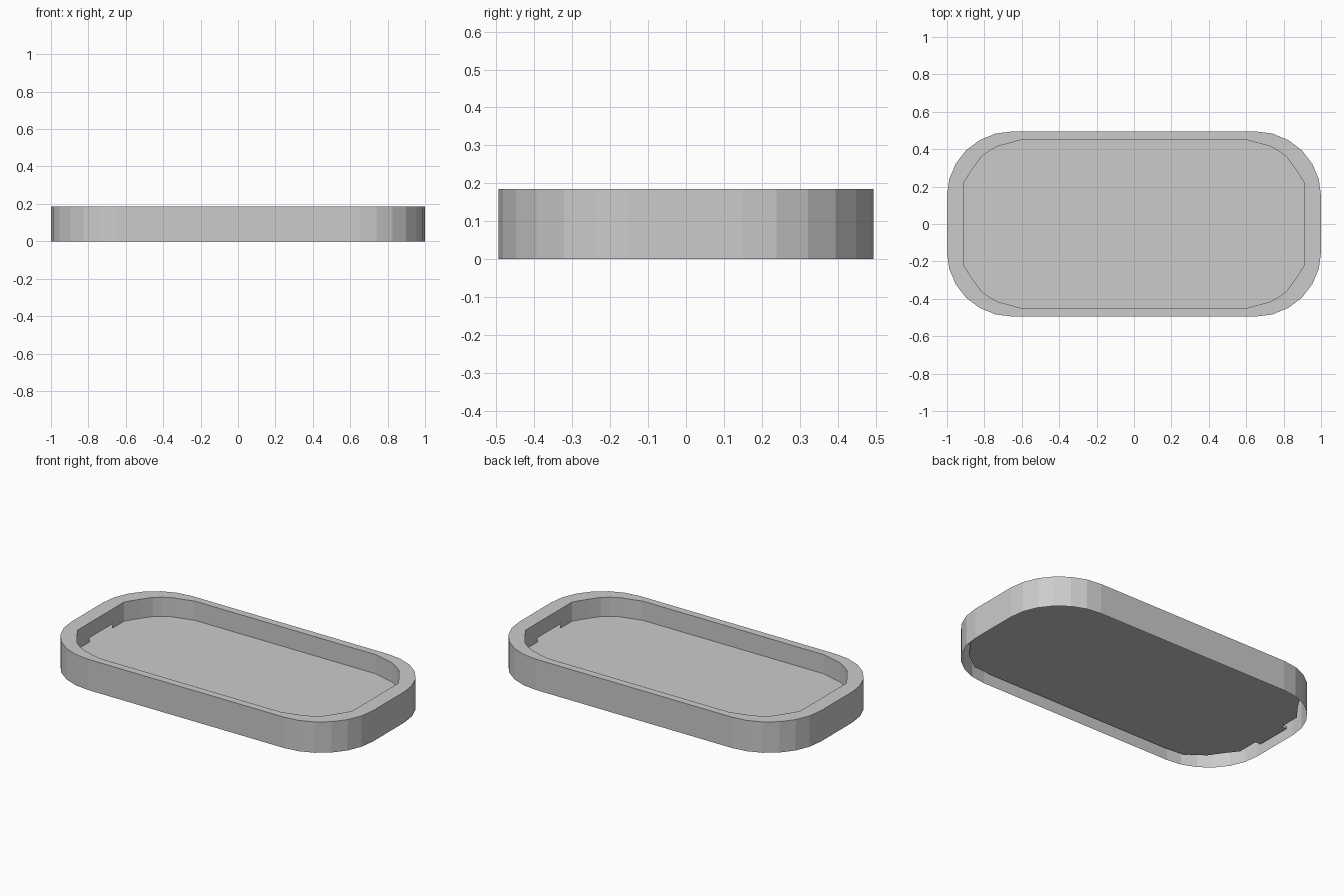
import bpy, bmesh
from math import cos, sin, radians

cube = bpy.data.objects.get("Cube")
if cube:
    bpy.data.objects.remove(cube, do_unlink=True)

grey = bpy.data.materials.new("light_grey")
grey.use_nodes = True
grey.diffuse_color = (0.6, 0.6, 0.6, 1)
grey.node_tree.nodes["Principled BSDF"].inputs["Base Color"].default_value = (0.6, 0.6, 0.6, 1)

TOP, SLOT_TOP, FLOOR, UNDER = 0.185, 0.095, 0.07, 0.055
SLOT_Y = 0.11

# One rounded corner of each outline, from the end round to the long side
OUTER = [(.65 + .35 * cos(radians(a)), .15 + .345 * sin(radians(a))) for a in range(0, 91, 15)]
INNER = [(.91, .22), (.885, .26), (.855, .305), (.815, .36), (.775, .39), (.73, .415), (.6, .45)]
# Floor plate: end tab, then a lip reaching under the rim
PLATE = [(.99, SLOT_Y), (.955, SLOT_Y), (.955, .24), (.9, .31), (.845, .39), (.74, .465), (.62, .475)]


def loop(corner):
    """Mirror a corner into a full counter-clockwise outline."""
    back = corner[::-1]
    return (corner + [(-x, y) for x, y in back]
            + [(-x, -y) for x, y in corner] + [(x, -y) for x, y in back])


def strip(bm, a, za, b, zb, open_ends=False):
    """Band of quads between two outlines, optionally open at both ends."""
    n = len(a)
    for i in range(n):
        if open_ends and i % (n // 2) == n // 2 - 1:
            continue
        j = (i + 1) % n
        quad = [(*a[i], za), (*a[j], za), (*b[j], zb), (*b[i], zb)]
        bm.faces.new([bm.verts.new(p) for p in quad])


def cap(bm, outline, z):
    bm.faces.new([bm.verts.new((x, y, z)) for x, y in outline])


def finish(bm, name):
    bmesh.ops.remove_doubles(bm, verts=bm.verts, dist=0.0001)
    mesh = bpy.data.meshes.new(name)
    bm.to_mesh(mesh)
    bm.free()
    mesh.materials.append(grey)
    bpy.context.collection.objects.link(bpy.data.objects.new(name, mesh))


outer, inner, plate = loop(OUTER), loop(INNER), loop(PLATE)
slotted = loop([(.91, SLOT_Y)] + INNER)

# Outer wall, flat rim and inner wall with a slot at each end, open underneath
bm = bmesh.new()
strip(bm, outer, 0, outer, TOP)
strip(bm, outer, TOP, inner, TOP)
strip(bm, slotted, TOP, slotted, SLOT_TOP)
strip(bm, slotted, SLOT_TOP, slotted, FLOOR, open_ends=True)
finish(bm, "tray_rim")

# Thin floor plate
bm = bmesh.new()
strip(bm, plate, UNDER, plate, FLOOR)
cap(bm, plate, FLOOR)
cap(bm, plate[::-1], UNDER)
finish(bm, "tray_floor")
